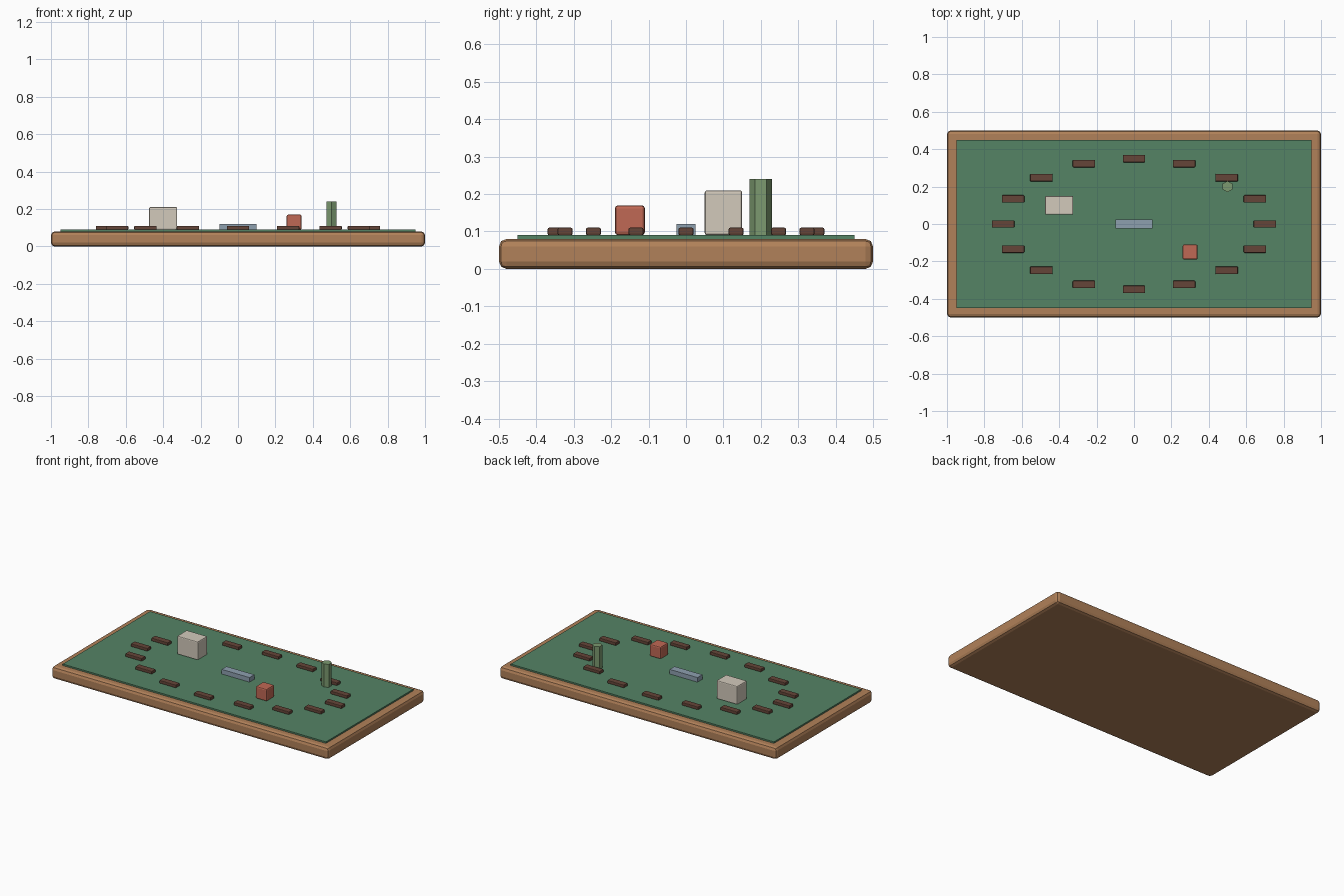
import bpy
from math import cos, sin, pi

if "Cube" in bpy.data.objects:
    bpy.data.objects.remove(bpy.data.objects["Cube"])


def material(name, rgb):
    m = bpy.data.materials.new(name)
    m.diffuse_color = (*rgb, 1)
    m.use_nodes = True
    m.node_tree.nodes["Principled BSDF"].inputs["Base Color"].default_value = m.diffuse_color
    return m


def finish(ob, name, mat, bevel=0.0, segments=2):
    ob.name = name
    ob.data.materials.append(mat)
    if bevel:
        b = ob.modifiers.new("bevel", "BEVEL")
        b.width, b.segments = bevel, segments
    return ob


def box(name, x, y, z0, size, mat, bevel=0.0, segments=2):
    # z0 is the height of the underside
    bpy.ops.mesh.primitive_cube_add(size=1, location=(x, y, z0 + size[2] / 2))
    ob = bpy.context.object
    ob.scale = size
    bpy.ops.object.transform_apply(location=False, rotation=False, scale=True)
    return finish(ob, name, mat, bevel, segments)


wood = material("wood", (0.44, 0.22, 0.10))
grass = material("grass", (0.09, 0.23, 0.13))
tie_brown = material("tie_brown", (0.13, 0.06, 0.04))
cream = material("cream", (0.65, 0.59, 0.50))
red = material("red", (0.53, 0.14, 0.09))
steel_blue = material("steel_blue", (0.27, 0.35, 0.43))
leaf = material("leaf", (0.20, 0.32, 0.16))

# Board and grass sheet
TOP = 0.09
box("base_board", 0, 0, 0, (2, 1, 0.08), wood, 0.02)
box("grass_sheet", 0, 0, 0.08, (1.9, 0.9, 0.01), grass)

# Oval of track ties, all parallel to x
COUNT = 16
for i in range(COUNT):
    a = 2 * pi * i / COUNT
    box(f"track_tie_{i + 1}", 0.7 * cos(a), 0.35 * sin(a), TOP,
        (0.12, 0.04, 0.02), tie_brown, 0.004)

# Buildings
box("large_building", -0.4, 0.1, TOP, (0.15, 0.1, 0.12), cream, 0.006)
box("small_building", 0.3, -0.15, TOP, (0.08, 0.08, 0.08), red, 0.008)

# Rail car in the middle
box("rail_car", 0, 0, TOP, (0.2, 0.05, 0.03), steel_blue)

# Six-sided tree
bpy.ops.mesh.primitive_cylinder_add(vertices=6, radius=0.03, depth=0.15,
                                    location=(0.5, 0.2, TOP + 0.075))
finish(bpy.context.object, "tree", leaf)
